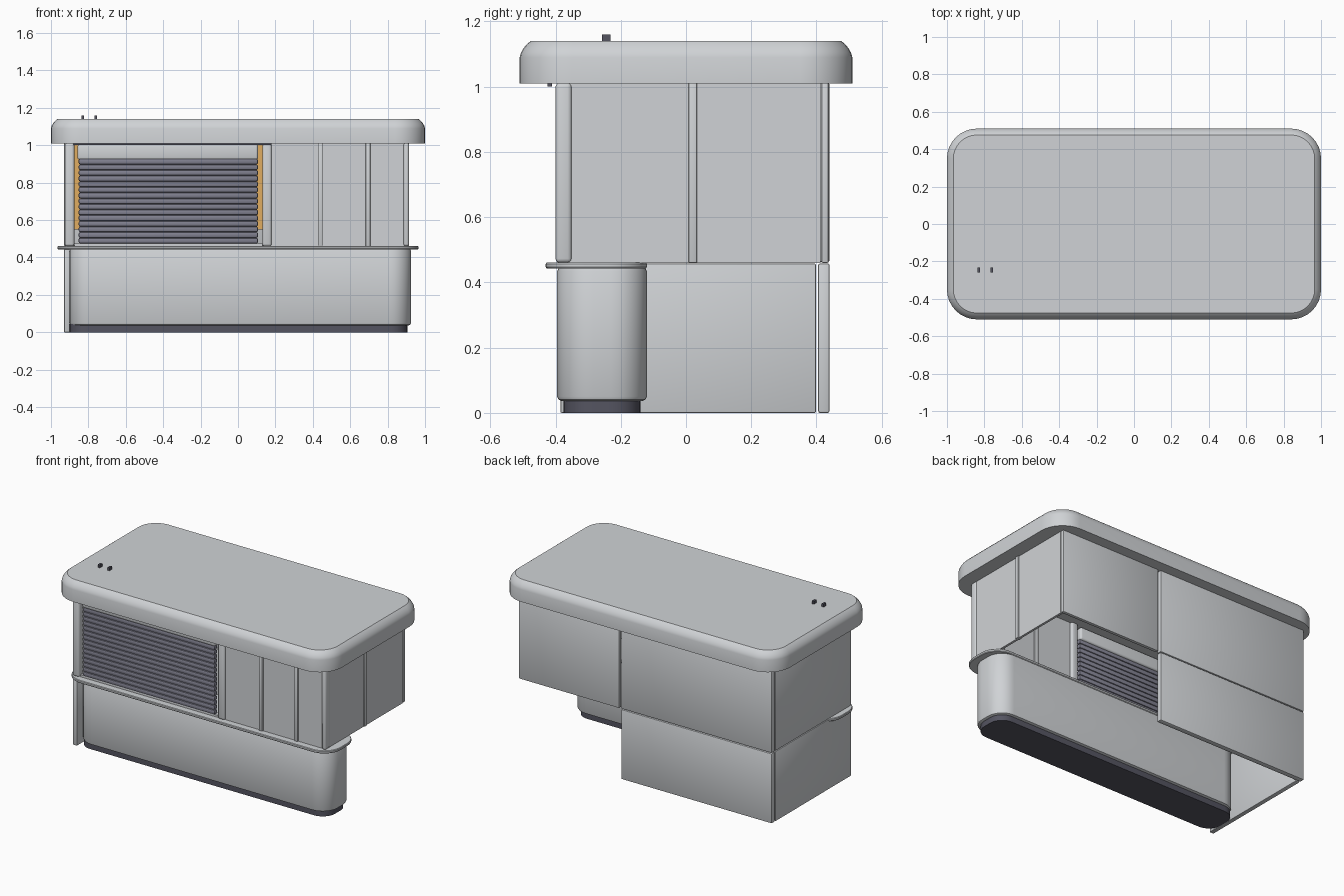
import bpy, bmesh, math

if "Cube" in bpy.data.objects:
    bpy.data.objects.remove(bpy.data.objects["Cube"])


def colour(name, r, g, b):
    m = bpy.data.materials.new(name)
    m.diffuse_color = (r, g, b, 1)
    m.use_nodes = True
    m.node_tree.nodes["Principled BSDF"].inputs["Base Color"].default_value = m.diffuse_color
    return m


GREY = colour("light_grey", 0.63, 0.65, 0.67)
SLATE = colour("slate_grey", 0.22, 0.22, 0.28)
DARK = colour("dark_grey", 0.09, 0.09, 0.12)
ORANGE = colour("orange", 0.75, 0.42, 0.12)


def finish(name, bm, mat):
    bmesh.ops.recalc_face_normals(bm, faces=bm.faces)
    me = bpy.data.meshes.new(name)
    bm.to_mesh(me)
    bm.free()
    me.materials.append(mat)
    ob = bpy.data.objects.new(name, me)
    bpy.context.collection.objects.link(ob)
    bpy.ops.object.select_all(action='DESELECT')
    ob.select_set(True)
    bpy.context.view_layer.objects.active = ob
    bpy.ops.object.shade_smooth_by_angle(angle=math.radians(35))
    return ob


def add_box(bm, x, y, z, bevel=0.0, segs=2):
    """Bevelled box given (min, max) ranges."""
    part = bmesh.new()
    v = [[part.verts.new((a, b, c)) for a, b in
          ((x[0], y[0]), (x[1], y[0]), (x[1], y[1]), (x[0], y[1]))] for c in z]
    part.faces.new(v[0][::-1])
    part.faces.new(v[1])
    for i in range(4):
        j = (i + 1) % 4
        part.faces.new((v[0][i], v[0][j], v[1][j], v[1][i]))
    if bevel:
        bmesh.ops.bevel(part, geom=part.edges[:], offset=bevel, segments=segs,
                        profile=0.5, affect='EDGES')
    tmp = bpy.data.meshes.new("tmp")
    part.to_mesh(tmp)
    part.free()
    bm.from_mesh(tmp)
    bpy.data.meshes.remove(tmp)


def box(name, x, y, z, mat=GREY, bevel=0.0, segs=2):
    bm = bmesh.new()
    add_box(bm, x, y, z, bevel, segs)
    return finish(name, bm, mat)


def rounded_slab(name, x, y, r, rings, mat=GREY, n=8):
    """Slab with round plan corners; rings are (height, inset) pairs."""
    bm = bmesh.new()
    loops = []
    for z, ins in rings:
        loop = []
        for k, (cx, cy) in enumerate(((x[1] - r, y[1] - r), (x[0] + r, y[1] - r),
                                      (x[0] + r, y[0] + r), (x[1] - r, y[0] + r))):
            for i in range(n + 1):
                a = math.pi / 2 * (k + i / n)
                loop.append(bm.verts.new((cx + (r - ins) * math.cos(a),
                                          cy + (r - ins) * math.sin(a), z)))
        loops.append(loop)
    for lo, hi in zip(loops, loops[1:]):
        for i in range(len(lo)):
            j = (i + 1) % len(lo)
            bm.faces.new((lo[i], lo[j], hi[j], hi[i]))
    bm.faces.new(loops[0][::-1])
    bm.faces.new(loops[-1])
    return finish(name, bm, mat)


# Roof with softened upper rim, and two small roof pegs
rounded_slab("roof", (-1, 1), (-0.51, 0.51), 0.16,
             [(1.01, 0), (1.09, 0), (1.104, 0.004), (1.118, 0.012),
              (1.132, 0.024), (1.14, 0.034)])
for i, x in enumerate((-0.83, -0.76)):
    box(f"roof_peg_{i}", (x - 0.007, x + 0.007), (-0.258, -0.232), (1.135, 1.16), DARK)

# Counter, its plinth and its worktop
rounded_slab("plinth", (-0.90, 0.905), (-0.375, -0.14), 0.09, [(0, 0), (0.045, 0)], DARK)
rounded_slab("counter", (-0.90, 0.925), (-0.395, -0.12), 0.11,
             [(0.037, 0.012), (0.041, 0.004), (0.05, 0), (0.435, 0),
              (0.445, 0.005)])
rounded_slab("worktop", (-0.965, 0.965), (-0.43, -0.12), 0.12,
             [(0.443, 0.003), (0.447, 0), (0.457, 0), (0.461, 0.003)])

# Left and back walls, split into lower and upper panels
for level, z in (("lower", (0.0, 0.458)), ("upper", (0.462, 1.012))):
    box(f"left_wall_{level}", (-0.93, -0.90), (-0.385, 0.398), z, GREY, 0.004)
    box(f"back_wall_{level}", (-0.93, 0.165), (0.405, 0.44), z, GREY, 0.006)

# Interior lining of the back wall
box("back_lining", (-0.89, 0.165), (0.38, 0.40), (0.55, 1.005), ORANGE)

# Upper right bay: front, side and back panels
UP = (0.46, 1.012)
box("front_panel", (0.17, 0.90), (-0.385, -0.37), UP)
box("side_panel", (0.892, 0.907), (-0.385, 0.412), UP)
box("bay_back_panel", (0.18, 0.907), (0.415, 0.437), UP, GREY, 0.004)

# Mullions and corner posts
for i, x in enumerate((0.44, 0.695)):
    box(f"front_mullion_{i}", (x - 0.013, x + 0.013), (-0.395, -0.36), UP, GREY, 0.004)
box("side_mullion", (0.885, 0.915), (0.008, 0.034), UP, GREY, 0.004)
for name, x in (("left_post", (-0.925, -0.875)), ("middle_post", (0.13, 0.18)),
                ("right_post", (0.885, 0.915))):
    box(name, x, (-0.40, -0.35), UP, GREY, 0.013, 3)

# Roller shutter with its header box and trim
bm = bmesh.new()
count, z0, z1 = 15, 0.475, 0.928
pitch = (z1 - z0) / count
for i in range(count):
    z = z0 + i * pitch
    add_box(bm, (-0.852, 0.107), (-0.395, -0.365), (z, z + pitch), 0.009, 2)
finish("shutter", bm, SLATE)
box("shutter_header", (-0.858, 0.107), (-0.395, -0.355), (0.922, 1.005), GREY, 0.012, 3)
box("shutter_sill", (-0.875, 0.13), (-0.385, -0.35), (0.46, 0.474))
box("shutter_trim", (-0.88, 0.18), (-0.425, -0.411), (1.001, 1.012), DARK)
